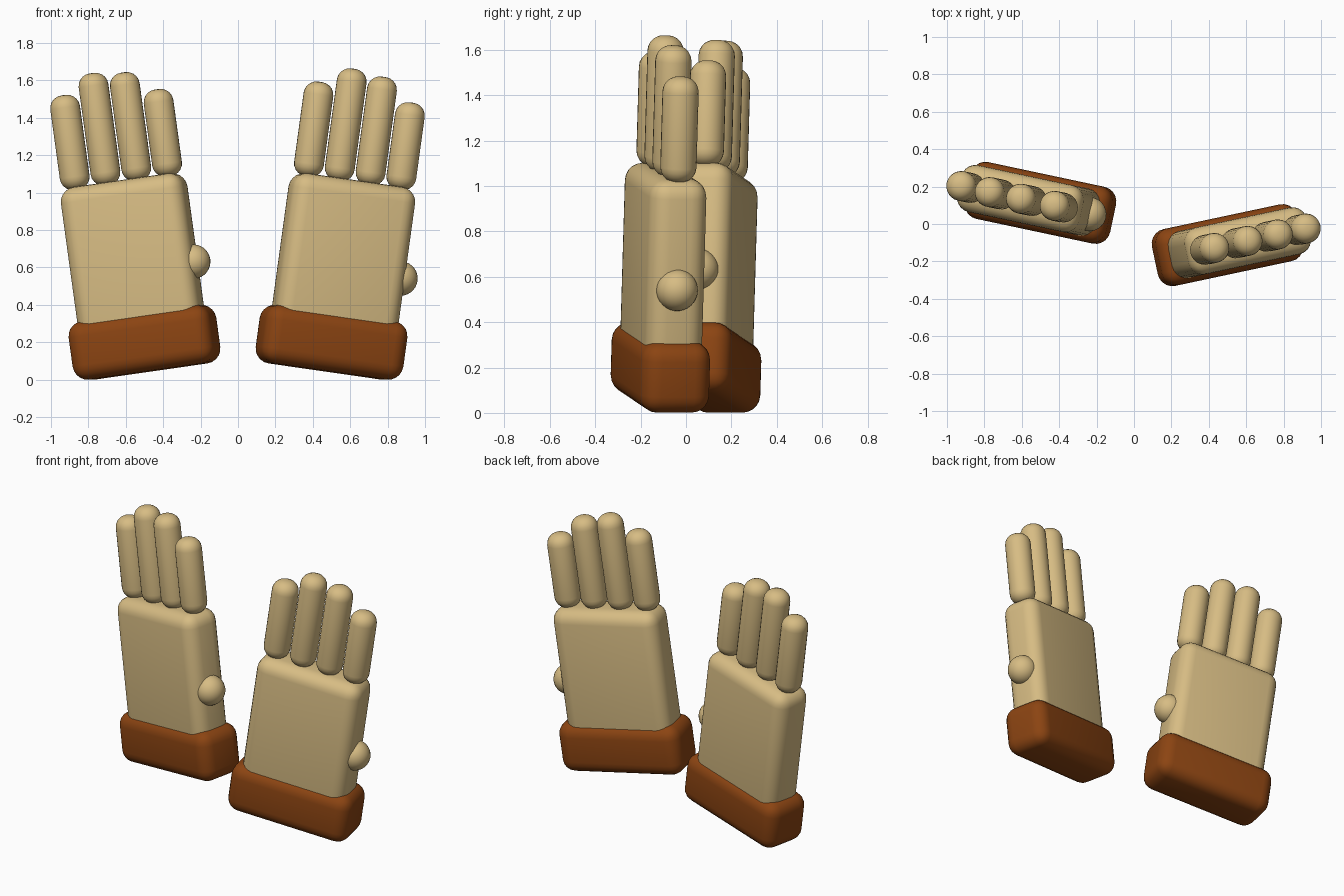
import bpy
import bmesh
from math import radians
from mathutils import Matrix, Vector

cube = bpy.data.objects.get("Cube")
if cube:
    bpy.data.objects.remove(cube, do_unlink=True)


def make_material(name, color):
    mat = bpy.data.materials.new(name)
    mat.use_nodes = True
    mat.diffuse_color = color
    bsdf = mat.node_tree.nodes["Principled BSDF"]
    bsdf.inputs["Base Color"].default_value = color
    bsdf.inputs["Roughness"].default_value = 0.7
    return mat


TAN = make_material("tan", (0.68, 0.505, 0.23, 1))
BROWN = make_material("brown", (0.26, 0.058, 0.006, 1))


def finish(name, bm, mat, matrix, bevel=0):
    """Round the sharp edges and place the part."""
    if bevel:
        edges = [e for e in bm.edges if e.calc_face_angle() > radians(50)]
        bmesh.ops.bevel(bm, geom=edges, offset=bevel, segments=5,
                        profile=0.5, affect='EDGES', clamp_overlap=True)
    for face in bm.faces:
        face.smooth = True
    mesh = bpy.data.meshes.new(name)
    bm.to_mesh(mesh)
    bm.free()
    mesh.materials.append(mat)
    obj = bpy.data.objects.new(name, mesh)
    obj.matrix_world = matrix
    bpy.context.collection.objects.link(obj)


def rounded_box(name, size, z, bevel, mat, frame):
    bm = bmesh.new()
    bmesh.ops.create_cube(bm, size=1)
    bmesh.ops.scale(bm, vec=Vector(size), verts=bm.verts)
    finish(name, bm, mat, frame @ Matrix.Translation((0, 0, z)), bevel)


def finger(name, x, bottom, top, radius, frame):
    bm = bmesh.new()
    bmesh.ops.create_cone(bm, cap_ends=True, segments=24, radius1=radius,
                          radius2=radius, depth=top - bottom)
    place = Matrix.Translation((x, 0, (top + bottom) / 2))
    finish(name, bm, TAN, frame @ place, radius * 0.85)


def thumb(name, frame):
    bm = bmesh.new()
    bmesh.ops.create_uvsphere(bm, u_segments=24, v_segments=16, radius=0.092)
    finish(name, bm, TAN, frame @ Matrix.Translation((0.325, -0.005, 0.39)))


FINGERS = [("outer", 1.37), ("long", 1.465), ("middle", 1.445), ("short", 1.33)]


def hand(side, sign):
    # Both hands share one shape and only lean and turn opposite ways
    frame = (Matrix.Translation((0.5 * sign, -0.113 * sign, 0.2))
             @ Matrix.Rotation(radians(12 * sign), 4, 'Z')
             @ Matrix.Rotation(radians(8 * sign), 4, 'Y'))
    rounded_box(side + "_cuff", (0.78, 0.31, 0.315), 0, 0.08, BROWN, frame)
    rounded_box(side + "_palm", (0.675, 0.256, 0.875), 0.4375, 0.08, TAN, frame)
    for i, (label, top) in enumerate(FINGERS):
        finger(f"{side}_{label}_finger", (i - 1.5) * 0.17, 0.86, top, 0.08, frame)
    thumb(side + "_thumb", frame)


hand("left", 1)
hand("right", -1)
